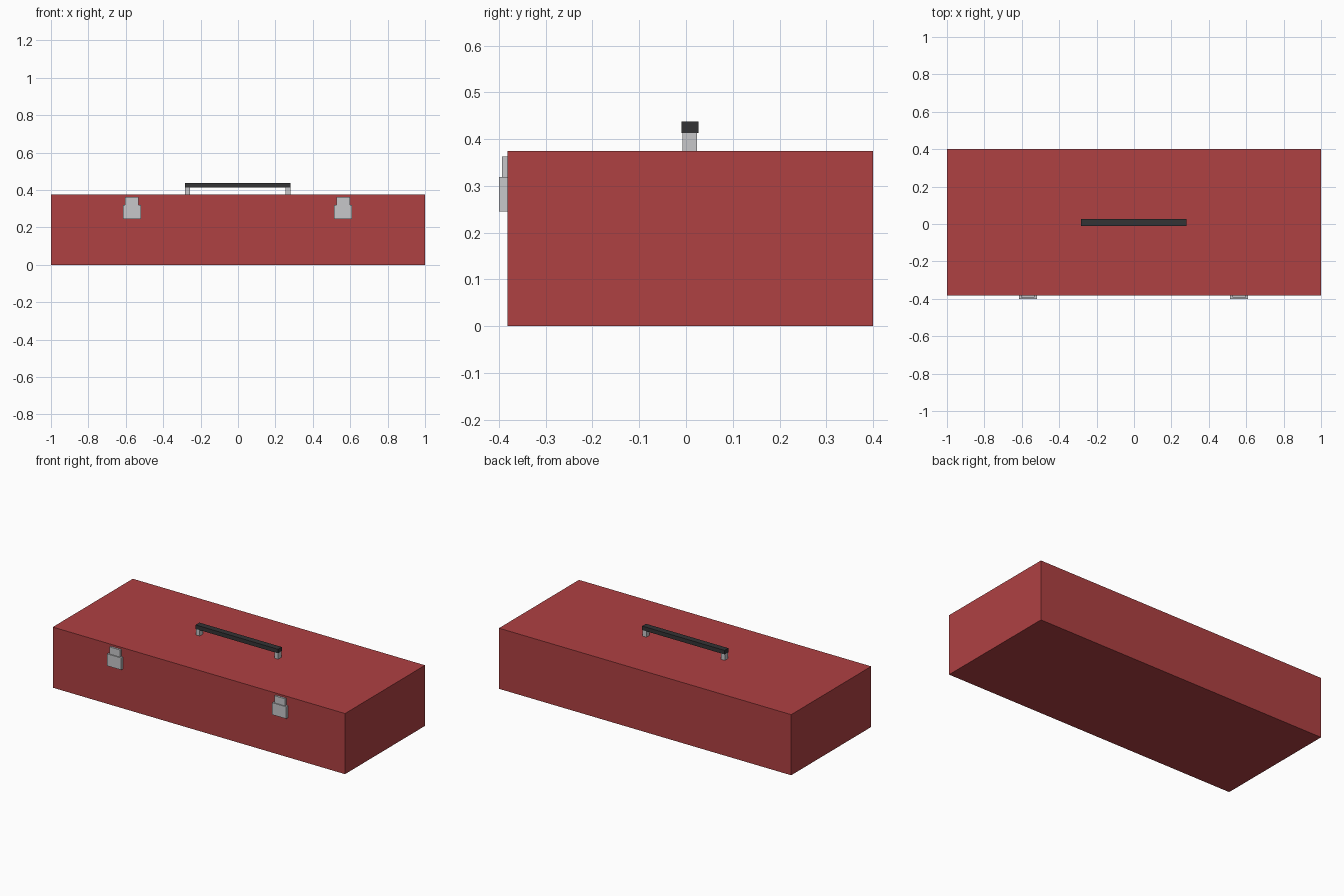
import bpy
import bmesh
from mathutils import Vector

if "Cube" in bpy.data.objects:
    bpy.data.objects.remove(bpy.data.objects["Cube"], do_unlink=True)


def material(name, rgb):
    mat = bpy.data.materials.new(name)
    mat.use_nodes = True
    colour = (*rgb, 1.0)
    mat.diffuse_color = colour
    mat.node_tree.nodes["Principled BSDF"].inputs["Base Color"].default_value = colour
    return mat


def box(name, low, high, mat):
    """Axis-aligned flat-shaded box between two corners."""
    low, high = Vector(low), Vector(high)
    bm = bmesh.new()
    bmesh.ops.create_cube(bm, size=1.0)
    bmesh.ops.scale(bm, vec=high - low, verts=bm.verts)
    bmesh.ops.translate(bm, vec=(low + high) / 2, verts=bm.verts)
    mesh = bpy.data.meshes.new(name)
    bm.to_mesh(mesh)
    bm.free()
    mesh.materials.append(mat)
    obj = bpy.data.objects.new(name, mesh)
    bpy.context.collection.objects.link(obj)
    return obj


red = material("red paint", (0.43, 0.052, 0.055))
steel = material("light steel", (0.57, 0.57, 0.59))
black = material("black grip", (0.033, 0.033, 0.035))

# Case body
front, top = -0.382, 0.375
box("case_body", (-1, front, 0), (1, 0.4, top), red)

# Handle grip on two posts
grip_bottom = 0.413
box("handle_grip", (-0.283, -0.01, grip_bottom), (0.281, 0.027, 0.438), black)
for side, x in (("right", -0.27), ("left", 0.267)):
    box(side + "_handle_post", (x - 0.013, -0.007, top),
        (x + 0.013, 0.024, grip_bottom), steel)

# Latches: thick lower plate with a narrower, thinner clasp above
for side, x in (("right", -0.567), ("left", 0.562)):
    box(side + "_latch_plate", (x - 0.048, -0.4, 0.245),
        (x + 0.048, front, 0.319), steel)
    box(side + "_latch_clasp", (x - 0.036, -0.394, 0.319),
        (x + 0.036, front, 0.363), steel)
